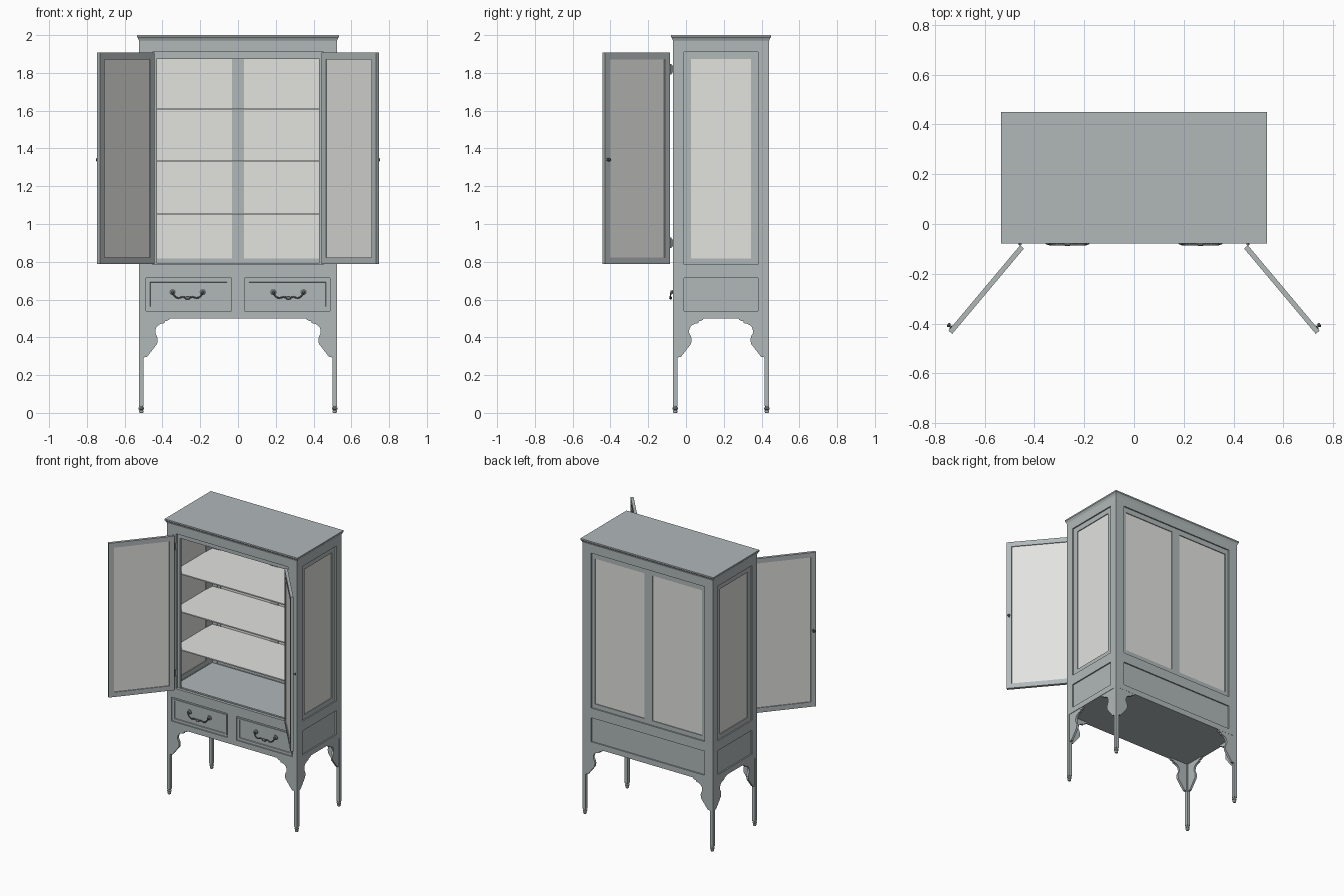
import bpy, bmesh, math
from mathutils import Matrix, Vector

if "Cube" in bpy.data.objects:
    bpy.data.objects.remove(bpy.data.objects["Cube"])


def material(name, rgb):
    m = bpy.data.materials.new(name)
    m.use_nodes = True
    m.diffuse_color = (*rgb, 1)
    m.node_tree.nodes["Principled BSDF"].inputs["Base Color"].default_value = (*rgb, 1)
    return m


GREY = material("painted grey", (0.44, 0.48, 0.485))
GLASS = material("pale glass", (0.76, 0.76, 0.74))
METAL = material("dark metal", (0.16, 0.17, 0.17))
ID = Matrix.Identity(4)


def finish(name, bm, mat, mtx=ID, smooth=False):
    bm.transform(mtx)
    bmesh.ops.recalc_face_normals(bm, faces=bm.faces)
    for f in bm.faces:
        f.smooth = smooth
    me = bpy.data.meshes.new(name)
    bm.to_mesh(me)
    bm.free()
    me.materials.append(mat)
    ob = bpy.data.objects.new(name, me)
    bpy.context.collection.objects.link(ob)
    return ob


def loft(name, loops, mat, mtx=ID, closed=False, smooth=False):
    """Bridge equal point loops; cap the ends unless the loops close on themselves."""
    bm = bmesh.new()
    rows = [[bm.verts.new(p) for p in loop] for loop in loops]
    pairs = list(zip(rows, rows[1:])) + ([(rows[-1], rows[0])] if closed else [])
    for a, b in pairs:
        for i in range(len(a)):
            j = (i + 1) % len(a)
            bm.faces.new((a[i], a[j], b[j], b[i]))
    if not closed:
        bm.faces.new(rows[0])
        bm.faces.new(rows[-1])
    return finish(name, bm, mat, mtx, smooth)


def rect(r, y):
    u0, u1, z0, z1 = r
    return [(u0, y, z0), (u1, y, z0), (u1, y, z1), (u0, y, z1)]


def inset(r, d):
    return (r[0] + d, r[1] - d, r[2] + d, r[3] - d)


def slab(name, r, y0, y1, mat, mtx=ID):
    return loft(name, [rect(r, y0), rect(r, y1)], mat, mtx)


def ring(name, outer, inner, y0, y1, mat, mtx=ID):
    loops = [rect(outer, y0), rect(inner, y0), rect(inner, y1), rect(outer, y1)]
    return loft(name, loops, mat, mtx, closed=True)


def lathe(name, profile, mat, mtx=ID, sides=12):
    loops = [[(r * math.cos(k * math.tau / sides), r * math.sin(k * math.tau / sides), z)
              for k in range(sides)] for r, z in profile]
    return loft(name, loops, mat, mtx, smooth=False)


def tube(name, points, radius, mat, mtx):
    cu = bpy.data.curves.new(name, "CURVE")
    cu.dimensions = "3D"
    cu.bevel_depth, cu.bevel_resolution, cu.resolution_u = radius, 1, 4
    sp = cu.splines.new("BEZIER")
    sp.bezier_points.add(len(points) - 1)
    for bp, p in zip(sp.bezier_points, points):
        bp.co = p
        bp.handle_left_type = bp.handle_right_type = "AUTO"
    tmp = bpy.data.objects.new(name + "_path", cu)
    bm = bmesh.new()
    bm.from_mesh(bpy.data.meshes.new_from_object(tmp))
    bpy.data.objects.remove(tmp)
    return finish(name, bm, mat, mtx, smooth=True)


# Main dimensions
HX, Y0, Y1 = 0.524, -0.069, 0.44
YC, HY = (Y0 + Y1) / 2, (Y1 - Y0) / 2
BASE, MID, TOP, T = 0.5, 0.75, 1.978, 0.03
GLAZE = (0.785, 1.91)
DRAWER = (0.54, 0.714)


def wall(angle, offset):
    """Local x runs along the wall, local y points into the cabinet."""
    return Matrix.Translation((0, YC, 0)) @ Matrix.Rotation(angle, 4, "Z") @ Matrix.Translation((0, -offset, 0))


FRONT, BACK = wall(0, HY), wall(math.pi, HY)
LEFT, RIGHT = wall(math.pi / 2, HX), wall(-math.pi / 2, HX)

# Front face frame, with a rebated stop behind the door opening
opening = (-0.452, 0.452, *GLAZE)
ring("front_frame", (-HX, HX, MID, TOP), opening, 0, T, GREY, FRONT)
ring("door_stop", (-0.46, 0.46, 0.775, 1.92), (-0.43, 0.43, 0.79, 1.875), 0.02, 0.035, GREY, FRONT)

# Drawers with raised fields and bail pulls
for side, s in (("left", 1), ("right", -1)):
    flip = FRONT @ Matrix.Diagonal((s, 1, 1, 1))
    hole = (0.035, 0.487, *DRAWER)
    ring(side + "_drawer_surround", (0, HX, BASE, MID), hole, 0, T, GREY, flip)
    slab(side + "_drawer_front", hole, 0.008, 0.025, GREY, flip)
    field = inset(hole, 0.012)
    loft(side + "_drawer_field", [rect(field, 0.01), rect(field, 0.002), rect(inset(field, 0.01), 0.002),
                                  rect(inset(field, 0.012), 0.007)], GREY, flip)
    pull = flip @ Matrix.Translation((0.267, 0, 0.64))
    for e in (-0.08, 0.08):
        lathe(side + "_pull_rosette", [(0.017, -0.007), (0.017, -0.002), (0.008, 0.003), (0.008, 0.010),
                                       (0.005, 0.014)],
              METAL, pull @ Matrix.Translation((e, 0, 0)) @ Matrix.Rotation(math.pi / 2, 4, "X"))
    half = [(0.08, -0.010, 0), (0.072, -0.013, -0.018), (0.05, -0.014, -0.032), (0.025, -0.014, -0.026)]
    path = half + [(0, -0.014, -0.034)] + [(-x, y, z) for x, y, z in reversed(half)]
    tube(side + "_pull_bail", path, 0.004, METAL, pull)
    lathe(side + "_pull_bead", [(0.004, -0.014), (0.008, -0.007), (0.008, 0.007), (0.004, 0.014)], METAL,
          pull @ Matrix.Translation((0, -0.012, -0.032)) @ Matrix.Rotation(math.pi / 2, 4, "Y"))

# Glazed back and sides, each with a solid recessed panel below
for name, mtx, half, edge in (("back", BACK, HX, 0.455), ("left", LEFT, HY - T, 0.195),
                              ("right", RIGHT, HY - T, 0.195)):
    light = (-edge, edge, *GLAZE)
    pane = (-edge + 0.037, edge - 0.037, 0.818, 1.873) if half < HX else (-0.43, 0.43, 0.818, 1.873)
    ring(name + "_frame", (-half, half, MID, TOP), light, 0, T, GREY, mtx)
    ring(name + "_sash", light, pane, 0.009, 0.028, GREY, mtx)
    slab(name + "_glass", inset(pane, -0.003), 0.015, 0.022, GLASS, mtx)
    low = (-edge, edge, *DRAWER)
    ring(name + "_lower_frame", (-half, half, BASE, MID), low, 0, T, GREY, mtx)
    slab(name + "_lower_panel", low, 0.009, 0.02, GREY, mtx)
slab("back_mullion", (-0.032, 0.032, 0.81, 1.88), 0.009, 0.028, GREY, BACK)

# Carcass floor, underside and shelves
inner_x, inner_y0, inner_y1 = HX - 0.025, Y0 + 0.025, Y1 - 0.025
for name, z, h, mat in (("underside", BASE, 0.012, GREY), ("cabinet_floor", 0.755, 0.025, GREY),
                        ("shelf_1", 1.051, 0.008, GLASS), ("shelf_2", 1.327, 0.008, GLASS),
                        ("shelf_3", 1.603, 0.008, GLASS)):
    slab(name, (-inner_x, inner_x, z, z + h), inner_y0 + (0.012 if mat == GLASS else 0), inner_y1, mat)

# Moulded cornice
loft("cornice", [[(x * (HX + g), YC + y * (HY + g), z) for x, y in ((-1, -1), (1, -1), (1, 1), (-1, 1))]
                 for g, z in ((0, 1.97), (0.002, 1.976), (0.007, 1.986), (0.010, 1.99), (0.010, 2.0))],
     GREY)

# Scalloped corner brackets on every side
curve = [(0.004, 0.505), (0.162, 0.505), (0.160, 0.494), (0.150, 0.488), (0.137, 0.486), (0.134, 0.475),
         (0.120, 0.473), (0.104, 0.466), (0.092, 0.454), (0.086, 0.438), (0.086, 0.422), (0.094, 0.408),
         (0.099, 0.392), (0.096, 0.366), (0.042, 0.296), (0.004, 0.292)]
for name, mtx, half, d in (("front", FRONT, HX, 0.001), ("back", BACK, HX, 0.001),
                           ("left", LEFT, HY, 0.003), ("right", RIGHT, HY, 0.003)):
    for s in (-1, 1):
        loft(name + "_bracket", [[(s * (half - u), y, z) for u, z in curve] for y in (d, 0.018)], GREY, mtx)

# Square legs with turned feet
for sx in (-1, 1):
    for sy in (-1, 1):
        cx, cy = sx * (HX - 0.012), YC + sy * (HY - 0.012)
        slab("leg", (cx - 0.012, cx + 0.012, 0.036, BASE), cy - 0.012, cy + 0.012, GREY)
        lathe("foot", [(0.009, 0), (0.012, 0.006), (0.012, 0.012), (0.008, 0.015), (0.015, 0.020),
                       (0.015, 0.027), (0.009, 0.031), (0.012, 0.037)],
              GREY, Matrix.Translation((cx, cy, 0)))

# Open glazed doors with hinges and knobs
for side, s in (("left", 1), ("right", -1)):
    flip = Matrix.Diagonal((s, 1, 1, 1))
    door = flip @ Matrix.Translation((0.45, -0.092, 0)) @ Matrix.Rotation(math.radians(-50), 4, "Z")
    outer = (0, 0.448, 0.787, 1.907)
    ring(side + "_door_frame", outer, inset(outer, 0.035), -0.01, 0.01, GREY, door)
    slab(side + "_door_glass", inset(outer, 0.032), -0.004, 0.004, GLASS, door)
    lathe(side + "_door_knob", [(0.009, 0.009), (0.009, 0.012), (0.004, 0.013), (0.004, 0.018), (0.009, 0.022),
                                (0.009, 0.026), (0.005, 0.029)],
          METAL, door @ Matrix.Translation((0.43, 0, 1.34)) @ Matrix.Rotation(-math.pi / 2, 4, "X"))
    for z in (0.9, 1.82):
        slab(side + "_hinge_leaf", (0.452, 0.464, z - 0.018, z + 0.018), -0.085, Y0 + 0.001, METAL, flip)
        lathe(side + "_hinge_pin", [(0.005, -0.028), (0.005, 0.028)], METAL,
              flip @ Matrix.Translation((0.457, -0.081, z)))
